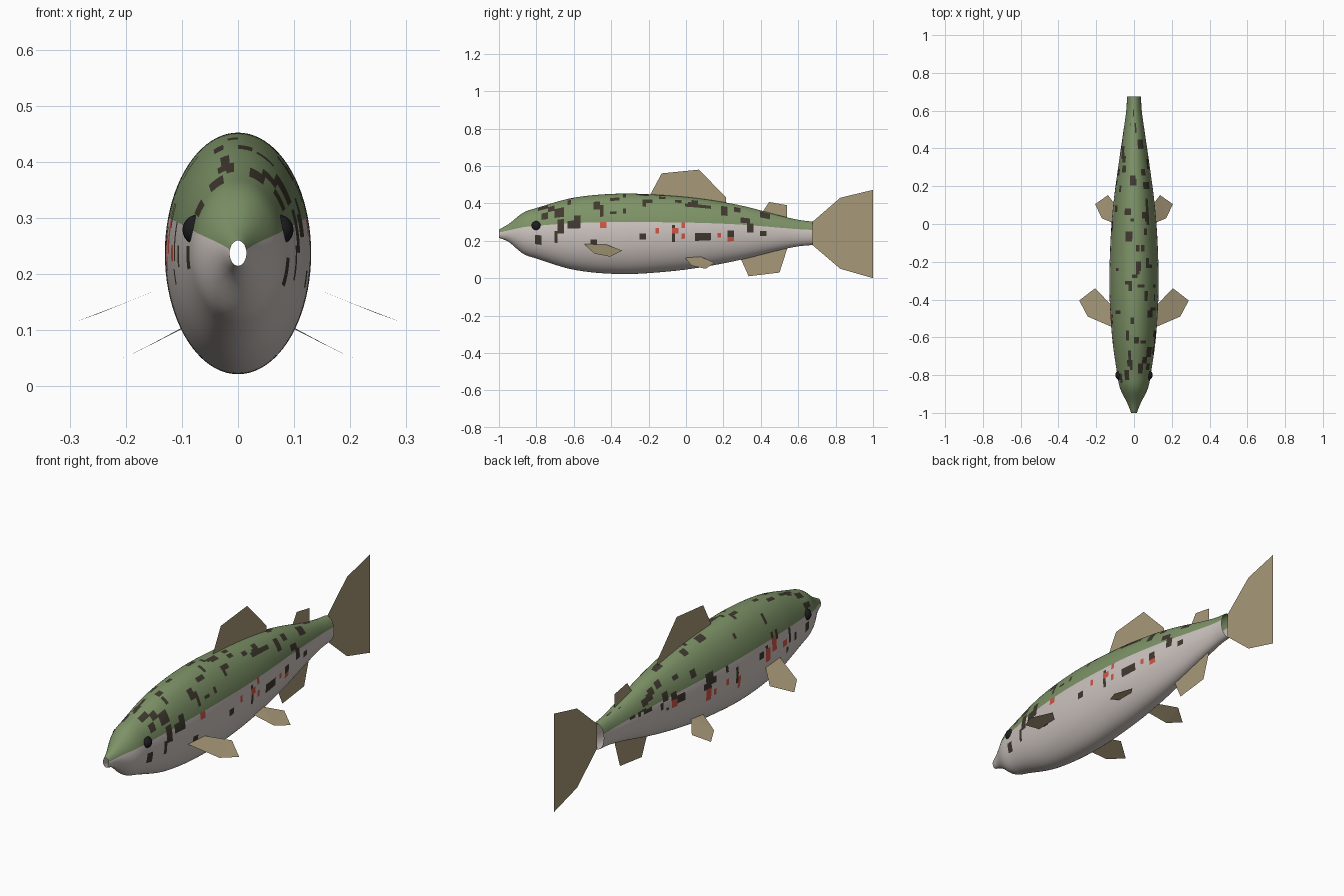
import bpy, bmesh, math, random
from mathutils import Vector

if "Cube" in bpy.data.objects:
    bpy.data.objects.remove(bpy.data.objects["Cube"])

random.seed(7)


def material(name, col):
    m = bpy.data.materials.new(name)
    m.diffuse_color = (*col, 1)
    m.use_nodes = True
    m.node_tree.nodes["Principled BSDF"].inputs["Base Color"].default_value = m.diffuse_color
    return m


GREEN = material("olive green back", (0.205, 0.29, 0.135))
BELLY = material("pale belly", (0.61, 0.55, 0.52))
DARK = material("dark spot", (0.05, 0.04, 0.028))
RED = material("red spot", (0.62, 0.09, 0.06))
TAN = material("tan fin", (0.39, 0.32, 0.19))
BLACK = material("black eye", (0.012, 0.012, 0.014))


def add_object(name, bm, mats, smooth=False):
    me = bpy.data.meshes.new(name)
    for f in bm.faces:
        f.smooth = smooth
    bm.to_mesh(me)
    bm.free()
    for m in mats:
        me.materials.append(m)
    ob = bpy.data.objects.new(name, me)
    bpy.context.collection.objects.link(ob)
    return ob


# Body outline stations: y, top z, bottom z, half width
STATIONS = [
    (-1.00, 0.260, 0.215, 0.015), (-0.95, 0.288, 0.195, 0.035),
    (-0.87, 0.350, 0.130, 0.074), (-0.80, 0.375, 0.105, 0.088),
    (-0.60, 0.430, 0.045, 0.116), (-0.35, 0.452, 0.022, 0.130),
    (-0.10, 0.442, 0.035, 0.125), (0.10, 0.422, 0.061, 0.110),
    (0.30, 0.387, 0.100, 0.084), (0.50, 0.335, 0.150, 0.055),
    (0.60, 0.312, 0.170, 0.041), (0.675, 0.302, 0.177, 0.037)]


def station(y):
    """Smooth interpolation of the outline at y."""
    S = STATIONS
    i = 0
    while i < len(S) - 2 and y > S[i + 1][0]:
        i += 1
    h = S[i + 1][0] - S[i][0]
    t = (y - S[i][0]) / h

    def slope(k, c):
        a, b = max(k - 1, 0), min(k + 1, len(S) - 1)
        return (S[b][c] - S[a][c]) / (S[b][0] - S[a][0])
    out = []
    for c in (1, 2, 3):
        out.append((2*t**3 - 3*t*t + 1) * S[i][c] + (t**3 - 2*t*t + t) * h * slope(i, c)
                   + (3*t*t - 2*t**3) * S[i+1][c] + (t**3 - t*t) * h * slope(i+1, c))
    return out


# Spots as patches: y, angle, length, angular height, material index
spots = []


def side_spot(y, z, w, h, mat):
    top, bot, _ = station(y)
    r = (top - bot) / 2
    a = math.asin(max(-1, min(1, (z - (top + bot) / 2) / r)))
    spots.append((y, a, w, h / (r * math.cos(a)), mat))


for y, z, w, h in [
        (-.79, .20, .03, .05), (-.76, .33, .04, .03), (-.68, .35, .05, .05),
        (-.67, .28, .03, .08), (-.70, .22, .02, .05), (-.58, .30, .03, .07),
        (-.45, .36, .03, .06), (-.39, .35, .05, .025), (-.33, .355, .025, .025),
        (-.23, .22, .03, .03), (-.49, .195, .03, .025), (-.07, .24, .025, .09),
        (.09, .22, .10, .03), (.24, .235, .03, .03), (.32, .31, .05, .03),
        (.34, .27, .03, .05), (.41, .24, .04, .03), (.42, .34, .05, .03),
        (.05, .395, .04, .03), (.20, .36, .03, .05), (-.62, .29, .03, .04)]:
    side_spot(y, z, w, h, 2)
for y, z, w, h in [(-.44, .285, .025, .035), (-.15, .255, .025, .03),
                   (-.06, .255, .025, .03), (-.01, .22, .025, .03),
                   (-.02, .28, .02, .03), (.18, .225, .025, .025),
                   (.24, .205, .025, .02)]:
    side_spot(y, z, w, h, 3)
# Scattered spots over the back and the left flank
for _ in range(48):
    spots.append((random.uniform(-.85, .6), random.uniform(.8, 2.6),
                  random.choice((.02, .035, .05)), random.choice((.14, .2, .3)), 2))
for _ in range(26):
    spots.append((random.uniform(-.82, .5), random.uniform(2.7, 3.35),
                  random.choice((.02, .035, .05)), random.choice((.14, .25, .35)), 2))
for _ in range(9):
    spots.append((random.uniform(-.6, .3), random.uniform(2.95, 3.4),
                  .025, random.choice((.13, .2, .3)), 3))

# Body: open-ended elliptical tube
RINGS, SEGS = 96, 84
BACK_ANGLE = math.radians(17.14)
bm = bmesh.new()
rings = []
for i in range(RINGS + 1):
    y = -1 + 1.675 * i / RINGS
    top, bot, hw = station(y)
    rings.append([bm.verts.new((hw * math.cos(a), y,
                                (top + bot) / 2 + (top - bot) / 2 * math.sin(a)))
                  for a in (2 * math.pi * j / SEGS for j in range(SEGS))])
for i in range(RINGS):
    y = -1 + 1.675 * (i + .5) / RINGS
    for j in range(SEGS):
        k = (j + 1) % SEGS
        f = bm.faces.new((rings[i][j], rings[i][k], rings[i+1][k], rings[i+1][j]))
        a = 2 * math.pi * (j + .5) / SEGS
        f.material_index = 0 if BACK_ANGLE < a < math.pi - BACK_ANGLE else 1
        for sy, sa, w, h, mat in spots:
            da = (a - sa + math.pi) % (2 * math.pi) - math.pi
            if abs(y - sy) < w / 2 and abs(da) < h / 2:
                f.material_index = mat
bmesh.ops.recalc_face_normals(bm, faces=bm.faces)
add_object("body", bm, [GREEN, BELLY, DARK, RED], True)


# Fins: flat single-sheet polygons
def fin(name, pts):
    bm = bmesh.new()
    f = bm.faces.new([bm.verts.new(p) for p in pts])
    bmesh.ops.triangulate(bm, faces=[f])
    add_object(name, bm, [TAN])


def upright_fin(name, pts):
    fin(name, [(0, y, z) for y, z in pts])


upright_fin("dorsal_fin", [(-.20, .43), (-.13, .56), (.07, .58), (.215, .43), (.215, .39)])
upright_fin("adipose_fin", [(.40, .34), (.445, .407), (.54, .39), (.54, .315)])
upright_fin("anal_fin", [(.29, .11), (.335, .01), (.50, .03), (.545, .17)])
upright_fin("tail_fin", [(.675, .30), (.825, .43), (1, .472), (.935, .24),
                         (1, 0), (.825, .05), (.675, .178)])

# Paired fins and eyes
for side, s in (("right", 1), ("left", -1)):
    fin("pectoral_fin_" + side, [(s * x, y, z) for x, y, z in [
        (.105, -.55, .187), (.11, -.44, .185), (.206, -.34, .147),
        (.29, -.405, .115), (.245, -.49, .131)]])
    fin("pelvic_fin_" + side, [(s * x, y, z) for x, y, z in [
        (.075, -.01, .115), (.075, .07, .118), (.138, .153, .083),
        (.206, .105, .05), (.17, .03, .067)]])
    bm = bmesh.new()
    bmesh.ops.create_uvsphere(bm, u_segments=20, v_segments=12, radius=.027)
    bmesh.ops.translate(bm, verts=bm.verts, vec=Vector((s * .072, -.80, .279)))
    add_object("eye_" + side, bm, [BLACK], True)
